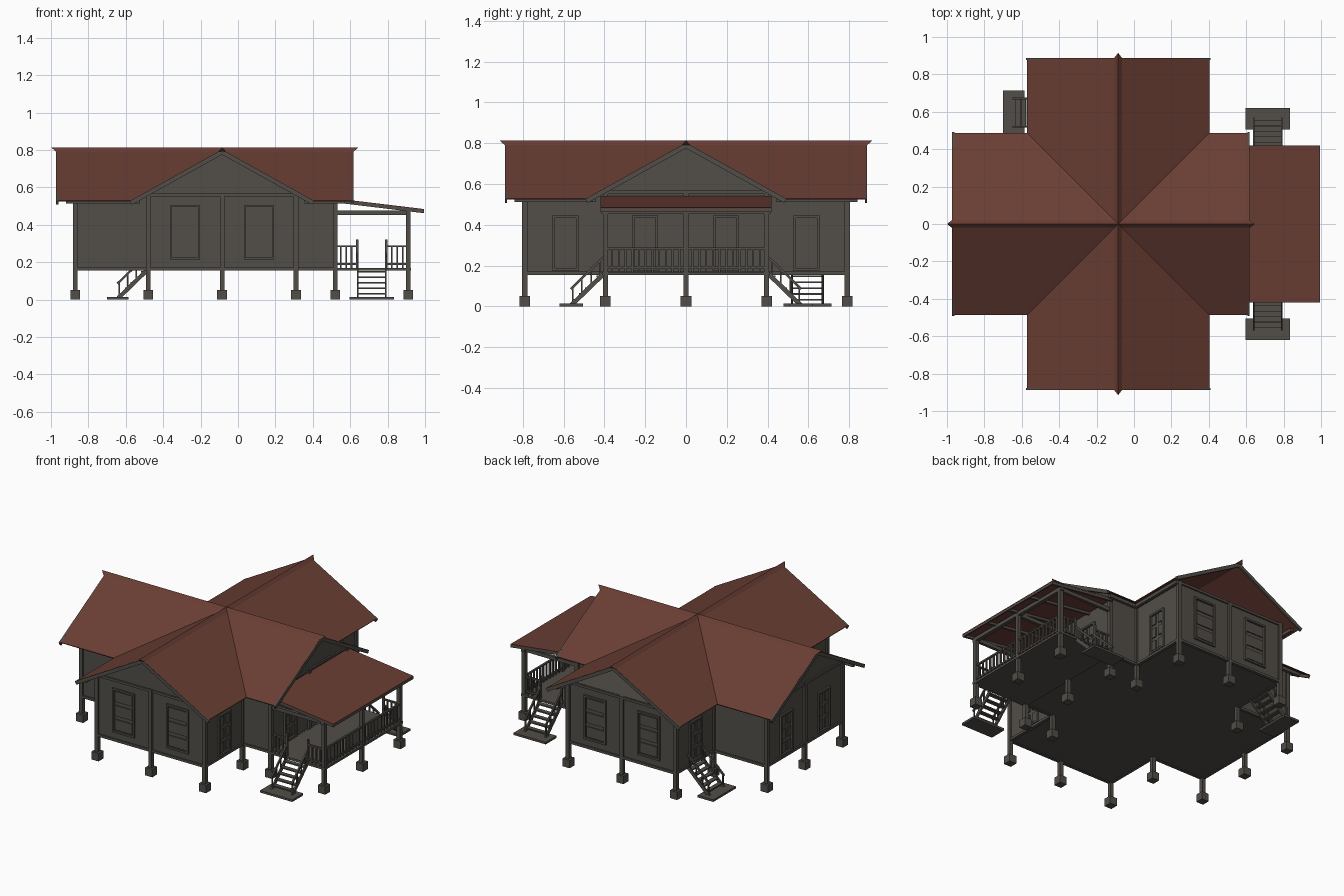
import bpy, bmesh, math
from mathutils import Vector, Matrix

if "Cube" in bpy.data.objects:
    bpy.data.objects.remove(bpy.data.objects["Cube"])

def material(name, rgb):
    m = bpy.data.materials.new(name)
    m.diffuse_color = (*rgb, 1)
    m.use_nodes = True
    m.node_tree.nodes["Principled BSDF"].inputs["Base Color"].default_value = m.diffuse_color
    return m

GREY = material("weathered grey timber", (0.084, 0.076, 0.065))
RED = material("red brown roofing", (0.141, 0.047, 0.034))


class Part:
    """Collects boxes, bars and faces into one flat shaded object."""
    def __init__(self, name, mat=GREY):
        self.name, self.mat, self.bm = name, mat, bmesh.new()

    def box(self, x0, x1, y0, y1, z0, z1):
        m = Matrix.Translation(((x0 + x1) / 2, (y0 + y1) / 2, (z0 + z1) / 2))
        m = m @ Matrix.Diagonal((abs(x1 - x0), abs(y1 - y0), abs(z1 - z0), 1))
        bmesh.ops.create_cube(self.bm, size=1, matrix=m)

    def bar(self, p, q, w, h):
        p, q = Vector(p), Vector(q)
        d = q - p
        m = Matrix.Translation((p + q) / 2) @ d.to_track_quat('X', 'Z').to_matrix().to_4x4()
        m = m @ Matrix.Diagonal((d.length, w, h, 1))
        bmesh.ops.create_cube(self.bm, size=1, matrix=m)

    def face(self, pts):
        return self.bm.faces.new([self.bm.verts.new(p) for p in pts])

    def prism(self, pts, vec):
        f = self.face(pts)
        r = bmesh.ops.extrude_face_region(self.bm, geom=[f])
        vs = [v for v in r["geom"] if isinstance(v, bmesh.types.BMVert)]
        bmesh.ops.translate(self.bm, verts=vs, vec=vec)
        bmesh.ops.recalc_face_normals(self.bm, faces=self.bm.faces)

    def done(self, matrix=None):
        me = bpy.data.meshes.new(self.name)
        self.bm.to_mesh(me)
        self.bm.free()
        me.materials.append(self.mat)
        ob = bpy.data.objects.new(self.name, me)
        bpy.context.collection.objects.link(ob)
        if matrix is not None:
            ob.matrix_world = matrix
        return ob


CX = -0.085                      # centre of the cross plan
XL, XR, A, B = -0.87, 0.52, 0.395, 0.79
X0, X1, PX = CX - A, CX + A, 0.91
FLOOR, WALL = 0.17, 0.57

# Cross shaped body
plan = [(XL, -A), (X0, -A), (X0, -B), (X1, -B), (X1, -A), (XR, -A),
        (XR, A), (X1, A), (X1, B), (X0, B), (X0, A), (XL, A)]
p = Part("house_walls")
p.prism([(x, y, 0.16) for x, y in plan], (0, 0, WALL - 0.16))
p.done()

# Sill and head beams running round the walls
p = Part("wall_trim")
for (xa, ya), (xb, yb) in zip(plan, plan[1:] + plan[:1]):
    for z in (0.163, 0.56):
        p.bar((xa, ya, z), (xb, yb, z), 0.02, 0.016)
p.done()

# Posts on footing blocks
spots = [(x, y) for x in (X0, CX, X1) for y in (-B, B)]
spots += [(x, y) for x in (XL, XR) for y in (-A, 0, A)]
spots += [(x, y) for x in (X0, X1) for y in (-A, A)]
posts, feet = Part("posts"), Part("footing_blocks")
for x, y, top in [(x, y, WALL) for x, y in spots] + [(PX, y, 0.475) for y in (-A, 0, A)]:
    posts.box(x - 0.0125, x + 0.0125, y - 0.0125, y + 0.0125, 0.04, top)
    feet.box(x - 0.026, x + 0.026, y - 0.026, y + 0.026, 0, 0.052)
posts.done()
feet.done()

# Porch deck and beams
p = Part("porch_deck")
p.box(XR, PX + 0.015, -A - 0.015, A + 0.015, 0.155, FLOOR)
p.done()
p = Part("porch_beams")
p.box(PX - 0.0125, PX + 0.0125, -A - 0.02, A + 0.02, 0.453, 0.477)
for y in (-A, 0, A):
    p.box(XR, PX, y - 0.01, y + 0.01, 0.453, 0.477)
p.done()

# Cross gable roof: each arm has two slopes meeting its neighbours in valleys
HW, RIDGE, EAVE = 0.4875, 0.802, 0.53
ARMS = [((1, 0), 0.70), ((0, 1), 0.885), ((-1, 0), 0.885), ((0, -1), 0.885)]

def at(d, along, side, z):
    return (CX + d[0] * along - d[1] * side, d[1] * along + d[0] * side, z)

roof, barge = Part("main_roof", RED), Part("barge_boards")
caps, eaves, gables = Part("ridge_caps", RED), Part("eave_beams"), Part("gable_walls")
for d, L in ARMS:
    end = B if d[1] else (XR - CX if d[0] > 0 else CX - XL)
    for s in (-1, 1):
        roof.face([at(d, 0, 0, RIDGE), at(d, L, 0, RIDGE),
                   at(d, L, s * HW, EAVE), at(d, HW, s * HW, EAVE)])
        barge.bar(at(d, L - 0.003, 0, RIDGE - 0.014),
                  at(d, L - 0.003, s * HW, EAVE - 0.013), 0.012, 0.023)
        eaves.bar(at(d, 0.45, s * 0.45, 0.524), at(d, end + 0.05, s * 0.45, 0.524), 0.02, 0.022)
    # pointed ridge cap
    tri = [(-0.02, 0.792, 0.004), (0.02, 0.792, 0.004), (0, 0.814, 0.03)]
    a = [caps.bm.verts.new(at(d, 0, y, z)) for y, z, e in tri]
    b = [caps.bm.verts.new(at(d, L + e, y, z)) for y, z, e in tri]
    for i in range(3):
        j = (i + 1) % 3
        caps.bm.faces.new((a[i], a[j], b[j], b[i]))
    caps.bm.faces.new(b)
    # the rear gable is left open
    if d != (0, 1):
        gables.prism([at(d, end, -0.405, WALL), at(d, end, 0.405, WALL), at(d, end, 0, 0.79)],
                     (-d[0] * 0.015, -d[1] * 0.015, 0))
bmesh.ops.remove_doubles(roof.bm, verts=roof.bm.verts, dist=1e-4)
bmesh.ops.recalc_face_normals(roof.bm, faces=roof.bm.faces)
if sum(f.normal.z for f in roof.bm.faces) < 0:
    bmesh.ops.reverse_faces(roof.bm, faces=roof.bm.faces)
bmesh.ops.recalc_face_normals(caps.bm, faces=caps.bm.faces)
main = roof.done()
sol = main.modifiers.new("thickness", 'SOLIDIFY')
sol.thickness, sol.offset = 0.006, -1
for part in (barge, caps, eaves, gables):
    part.done()

# Lean-to porch roof with rafters
p = Part("porch_roof", RED)
p.prism([(0.52, -0.42, 0.541), (0.995, -0.42, 0.484),
         (0.995, 0.42, 0.484), (0.52, 0.42, 0.541)], (0, 0, -0.006))
p.done()
p = Part("porch_rafters")
for y in (-0.412, -0.2, 0, 0.2, 0.412):
    p.bar((0.52, y, 0.527), (0.993, y, 0.470), 0.014, 0.016)
p.bar((0.99, -0.42, 0.471), (0.99, 0.42, 0.471), 0.008, 0.016)
p.done()

# Porch railing
def railing(part, p, q):
    p, q = Vector((*p, 0)), Vector((*q, 0))
    for z in (0.19, 0.285):
        part.bar(p + Vector((0, 0, z)), q + Vector((0, 0, z)), 0.012, 0.01)
    n = max(2, round((q - p).length / 0.032))
    for i in range(1, n):
        c = p.lerp(q, i / n)
        part.box(c.x - 0.005, c.x + 0.005, c.y - 0.005, c.y + 0.005, FLOOR, 0.285)

p = Part("porch_railing")
railing(p, (PX, -A), (PX, 0))
railing(p, (PX, 0), (PX, A))
for y in (-A, A):
    railing(p, (XR, y), (0.637, y))
    railing(p, (0.793, y), (PX, y))
    for x in (0.637, 0.793):
        p.box(x - 0.006, x + 0.006, y - 0.006, y + 0.006, 0.16, 0.32)
p.done()

# Stairs run along local +x from the landing, with a ground pad
def stairs(name, x, y, angle):
    p = Part(name)
    p.box(0.095, 0.21, -0.118, 0.118, 0, 0.014)
    for i in range(5):
        u, z = 0.012 + i * 0.029, 0.148 - i * 0.029
        p.box(u - 0.012, u + 0.016, -0.075, 0.075, z - 0.004, z + 0.004)
    for s in (-0.075, 0.075):
        p.bar((-0.01, s, 0.163), (0.15, s, 0.008), 0.01, 0.022)
        p.bar((-0.01, s, 0.245), (0.155, s, 0.085), 0.01, 0.012)
        for i in range(4):
            u = 0.01 + i * 0.045
            p.box(u - 0.004, u + 0.004, s - 0.004, s + 0.004, 0.145 - u, 0.235 - u)
    p.done(Matrix.Translation((x, y, 0)) @ Matrix.Rotation(angle, 4, 'Z'))

stairs("porch_stairs_front", 0.715, -0.41, -math.pi / 2)
stairs("porch_stairs_back", 0.715, 0.41, math.pi / 2)
stairs("rear_side_stairs", -0.49, 0.595, math.pi)

# Joinery is built facing local +x, then turned to its wall
def joinery(name, x, y, angle, w, z0, z1, cols, rows):
    p = Part(name)
    for s in (-w / 2, w / 2):
        p.box(-0.01, 0.012, s - 0.006, s + 0.006, z0, z1)
    for z in (z0, z1):
        p.box(-0.01, 0.012, -w / 2 - 0.006, w / 2 + 0.006, z - 0.006, z + 0.006)
    cw, rh = w / cols, (z1 - z0) / rows
    for i in range(cols):
        for j in range(rows):
            u, v = -w / 2 + i * cw, z0 + j * rh
            p.box(-0.01, 0.007, u + 0.012, u + cw - 0.012, v + 0.012, v + rh - 0.012)
    p.done(Matrix.Translation((x, y, 0)) @ Matrix.Rotation(angle, 4, 'Z'))

for y in (-0.2, 0.195):
    joinery("porch_door", XR, y, 0, 0.115, 0.18, 0.44, 2, 3)
    joinery("left_end_window", XL, y, math.pi, 0.115, 0.18, 0.44, 2, 3)
for y in (-0.59, 0.59):
    joinery("right_wing_window", X1, y, 0, 0.115, 0.18, 0.44, 2, 3)
    joinery("left_wing_door", X0, y, math.pi, 0.115, 0.18, 0.44, 2, 3)
for x in (-0.283, 0.112):
    for s in (-1, 1):
        joinery("end_wall_window", x, s * B, s * math.pi / 2, 0.15, 0.22, 0.5, 1, 3)
